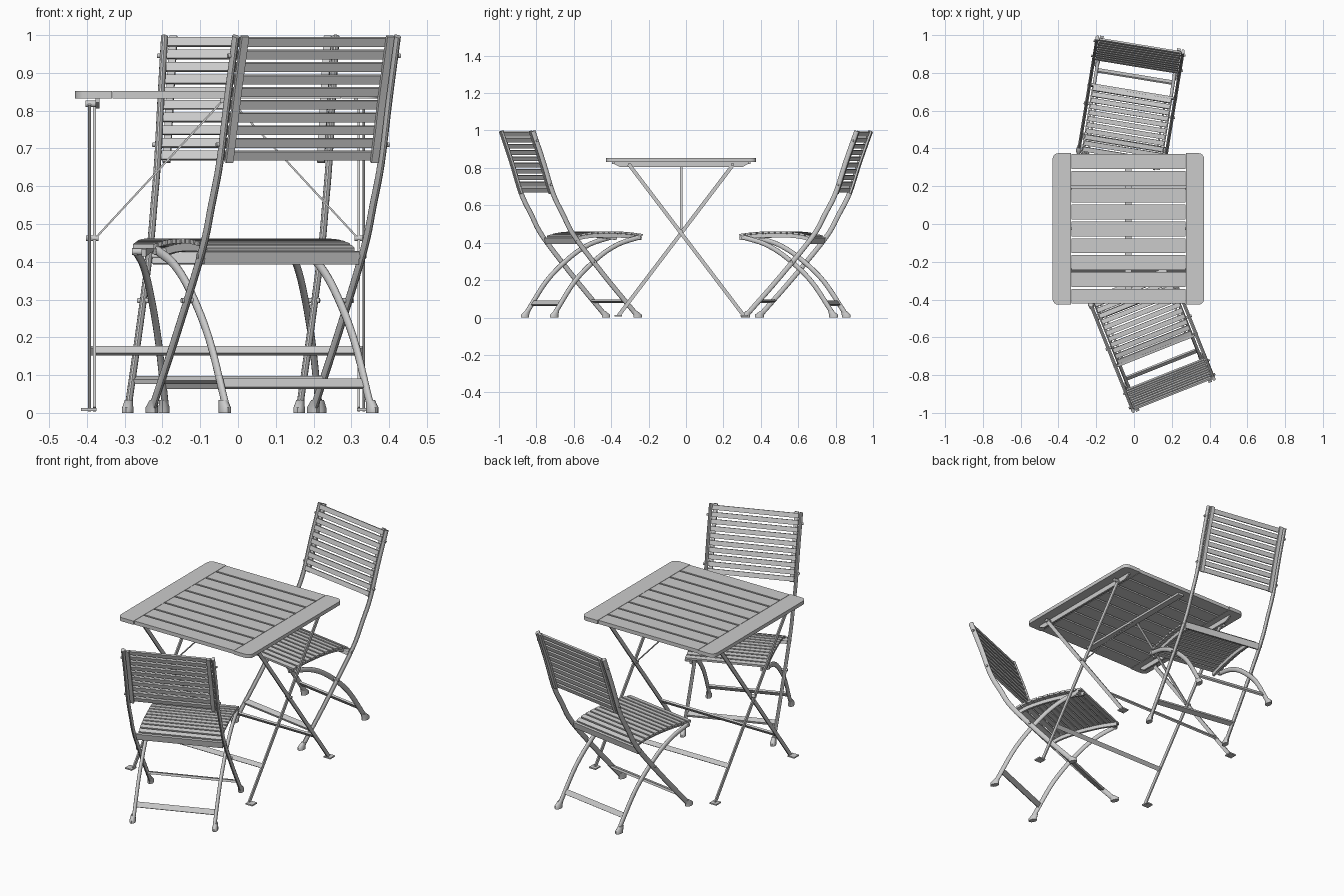
import bpy, bmesh
from math import radians, cos, sin, pi, atan2
from mathutils import Matrix, Vector, Euler

cube = bpy.data.objects.get("Cube")
if cube:
    bpy.data.objects.remove(cube, do_unlink=True)


def material(name, value):
    m = bpy.data.materials.new(name)
    m.use_nodes = True
    col = (value, value, value, 1)
    m.diffuse_color = col
    m.node_tree.nodes["Principled BSDF"].inputs["Base Color"].default_value = col
    return m


GREY = material("plain grey", 0.6)
ID = Matrix.Identity(4)


def finish(name, bm, M):
    bmesh.ops.recalc_face_normals(bm, faces=bm.faces)
    bm.transform(M)
    me = bpy.data.meshes.new(name)
    bm.to_mesh(me)
    bm.free()
    me.materials.append(GREY)
    me.shade_smooth()
    me.set_sharp_from_angle(angle=radians(40))
    ob = bpy.data.objects.new(name, me)
    bpy.context.collection.objects.link(ob)


def box(name, size, loc, rot=(0, 0, 0), M=ID):
    bm = bmesh.new()
    bmesh.ops.create_cube(bm, size=1)
    T = Matrix.LocRotScale(Vector(loc), Euler(rot), Vector(size))
    finish(name, bm, M @ T)


def rod(name, r, length, loc, M=ID):
    """Short cylinder along x."""
    bm = bmesh.new()
    bmesh.ops.create_cone(bm, cap_ends=True, segments=10, radius1=r, radius2=r, depth=length)
    finish(name, bm, M @ Matrix.Translation(loc) @ Matrix.Rotation(pi / 2, 4, 'Y'))


def prism(name, pts, h, M=ID):
    bm = bmesh.new()
    f = bm.faces.new([bm.verts.new((x, y, 0)) for x, y in pts])
    top = bmesh.ops.extrude_face_region(bm, geom=[f])
    bmesh.ops.translate(bm, vec=(0, 0, h), verts=[g for g in top["geom"] if isinstance(g, bmesh.types.BMVert)])
    finish(name, bm, M)


def smooth_path(pts, n=5):
    """Catmull-Rom curve through side profile points (y, z)."""
    p = [Vector(q) for q in pts]
    p = [2 * p[0] - p[1]] + p + [2 * p[-1] - p[-2]]
    out = []
    for a, b, c, d in zip(p, p[1:], p[2:], p[3:]):
        for i in range(n):
            t = i / n
            out.append(0.5 * (2 * b + (c - a) * t + (2 * a - 5 * b + 4 * c - d) * t * t
                              + (3 * b - a - 3 * c + d) * t ** 3))
    return out + [p[-2]]


def along(path, s):
    """Point and tilt at distance s on a path."""
    for a, b in zip(path, path[1:]):
        L = (b - a).length
        if s <= L or b is path[-1]:
            d = (b - a) / L
            return a + d * s, atan2(d.y, d.x)
        s -= L


def length(path):
    return sum((b - a).length for a, b in zip(path, path[1:]))


def loft(name, rings, M):
    """Skin a list of vertex rings and cap both ends."""
    bm = bmesh.new()
    rings = [[bm.verts.new(v) for v in ring] for ring in rings]
    n = len(rings[0])
    for r, q in zip(rings, rings[1:]):
        for i in range(n):
            bm.faces.new((r[i], r[(i + 1) % n], q[(i + 1) % n], q[i]))
    bm.faces.new(rings[0])
    bm.faces.new(rings[-1])
    finish(name, bm, M)


def sweep(name, path, wide, deep, x, M=ID, sides=12):
    """Bar along a side profile at a fixed x; 4 sides gives a flat bar."""
    k = 2 ** 0.5 if sides == 4 else 1
    sec = [(cos(2 * pi * (i + .5) / sides) * wide / 2 * k, sin(2 * pi * (i + .5) / sides) * deep / 2 * k)
           for i in range(sides)]
    rings = []
    for i, p in enumerate(path):
        t = (path[min(i + 1, len(path) - 1)] - path[max(i - 1, 0)]).normalized()
        rings.append([(x + a, p.x - t.y * b, p.y + t.x * b) for a, b in sec])
    loft(name, rings, M)


def foot(name, x, y, lean, M):
    """Tapered rubber cap leaning up the leg."""
    rings = [[(x + hw * cos(i * pi / 6), y + dy + hd * sin(i * pi / 6), z) for i in range(12)]
             for z, hw, hd, dy in ((0, .015, .024, 0), (.014, .015, .024, 0), (.034, .011, .016, lean))]
    loft(name, rings, M)


# Chair: y runs forward from the top of the backrest
RAIL = smooth_path([(-.003, .997), (.057, .83), (.112, .663), (.17, .55), (.238, .43), (.415, .215), (.588, .02)])
BACK = [p for p in RAIL if p.y > .66]
BATTEN = [p - Vector((.007, 0)) for p in BACK]
LEG = smooth_path([(.62, .43), (.5, .393), (.385, .323), (.25, .197), (.13, .02)])
SEAT = smooth_path([(.25, .43), (.3, .445), (.37, .453), (.45, .455), (.55, .451), (.64, .44)])
UNDER = [p - Vector((0, .016)) for p in SEAT]


def chair(tag, loc, turn):
    M = Matrix.Translation(loc) @ Matrix.Rotation(radians(turn), 4, 'Z')
    for side, s in (("left", -1), ("right", 1)):
        n = f"{tag}_chair_{side}_"
        sweep(n + "back_rail", RAIL, .018, .027, s * .23, M)
        sweep(n + "back_batten", BATTEN, .02, .012, s * .207, M, 4)
        sweep(n + "rear_leg", LEG, .018, .026, s * .206, M)
        sweep(n + "seat_support", UNDER, .012, .02, s * .18, M, 4)
        foot(n + "front_foot", s * .23, .6, -.018, M)
        foot(n + "rear_foot", s * .21, .126, .013, M)
        rod(n + "pivot_bolt", .007, .045, (s * .222, .35, .297), M)
        rod(n + "seat_bolt", .01, .034, (s * .198, .615, .427), M)
        rod(n + "seat_back_bolt", .007, .05, (s * .215, .25, .415), M)
        for z, y in ((.945, .016), (.71, .097)):
            rod(n + "back_bolt", .006, .01, (s * .241, y, z), M)
    # Slats of the backrest and the seat
    total, count = length(BACK), 10
    for i in range(count):
        p, tilt = along(BACK, total * (i + .45) / count)
        box(f"{tag}_chair_back_slat", (.44, .024, .01), (0, p.x + .003, p.y), (tilt, 0, 0), M)
    total, count = length(SEAT), 12
    for i in range(count):
        p, tilt = along(SEAT, total * (i + .5) / count)
        box(f"{tag}_chair_seat_slat", (.42, .025, .012), (0, p.x, p.y), (tilt, 0, 0), M)
    # Stretchers
    box(f"{tag}_chair_rear_stretcher", (.4, .01, .028), (0, .168, .077), (radians(-35), 0, 0), M)
    box(f"{tag}_chair_front_stretcher", (.45, .03, .012), (0, .526, .087), (radians(-18), 0, 0), M)
    box(f"{tag}_chair_seat_crossbar", (.44, .012, .034), (0, .25, .411), (radians(12), 0, 0), M)


chair("front", (.207, -.9, 0), 21.7)
chair("back", (.032, .947, 0), 170.7)

# Table, built about its own centre
T = Matrix.Translation((-.03, -.026, 0))
HALF, Z0, THICK = .401, .832, .02
R = .03
for s in (-1, 1):
    inner, outer = .304, HALF
    arc = [(outer - R + R * cos(a), HALF - R + R * sin(a)) for a in (0, pi / 8, pi / 4, 3 * pi / 8, pi / 2)]
    outline = [(inner, -HALF)] + [(x, -y) for x, y in reversed(arc)] + arc + [(inner, HALF)]
    prism("table_end_board", [(s * x, y) for x, y in outline], THICK, T @ Matrix.Translation((0, 0, Z0)))
pitch = 2 * HALF / 9
for i in range(9):
    box("table_slat", (.604, pitch - .01, THICK), (0, (i - 4) * pitch, Z0 + THICK / 2), M=T)
box("table_centre_batten", (.035, .74, .012), (0, 0, Z0 - .006), M=T)

# Side aprons, crossed legs, feet and braces
YZ = Matrix(((0, 0, 1, 0), (1, 0, 0, 0), (0, 1, 0, 0), (0, 0, 0, 1)))
for s in (-1, 1):
    prism("table_apron", [(-.36, .832), (.36, .832), (.36, .822), (.33, .806), (-.33, .806), (-.36, .822)],
          .01, T @ Matrix.Translation((s * .342 - .005, 0, 0)) @ YZ)
    for d, x in ((1, .363), (-1, .35)):
        sweep("table_leg", [Vector((-d * .28, .82)), Vector((d * .335, .01))], .007, .02, s * x, T, 4)
        box("table_foot", (.04, .04, .007), (s * .365, d * .337, .009), M=T)
        rod("table_leg_bolt", .009, .032, (s * .358, -d * .275, .818), T)
    rod("table_pivot_bolt", .008, .034, (s * .356, 0, .462), T)
    a, b = Vector((s * .345, 0, .465)), Vector((s * .012, 0, .825))
    d = b - a
    box("table_brace", (d.length, .014, .005), (a + b) / 2, (0, -atan2(d.z, d.x), 0), T)
for d, w in ((1, .726), (-1, .7)):
    box("table_stretcher", (w, .01, .024), (0, d * .219, .165), (d * radians(37), 0, 0), T)
